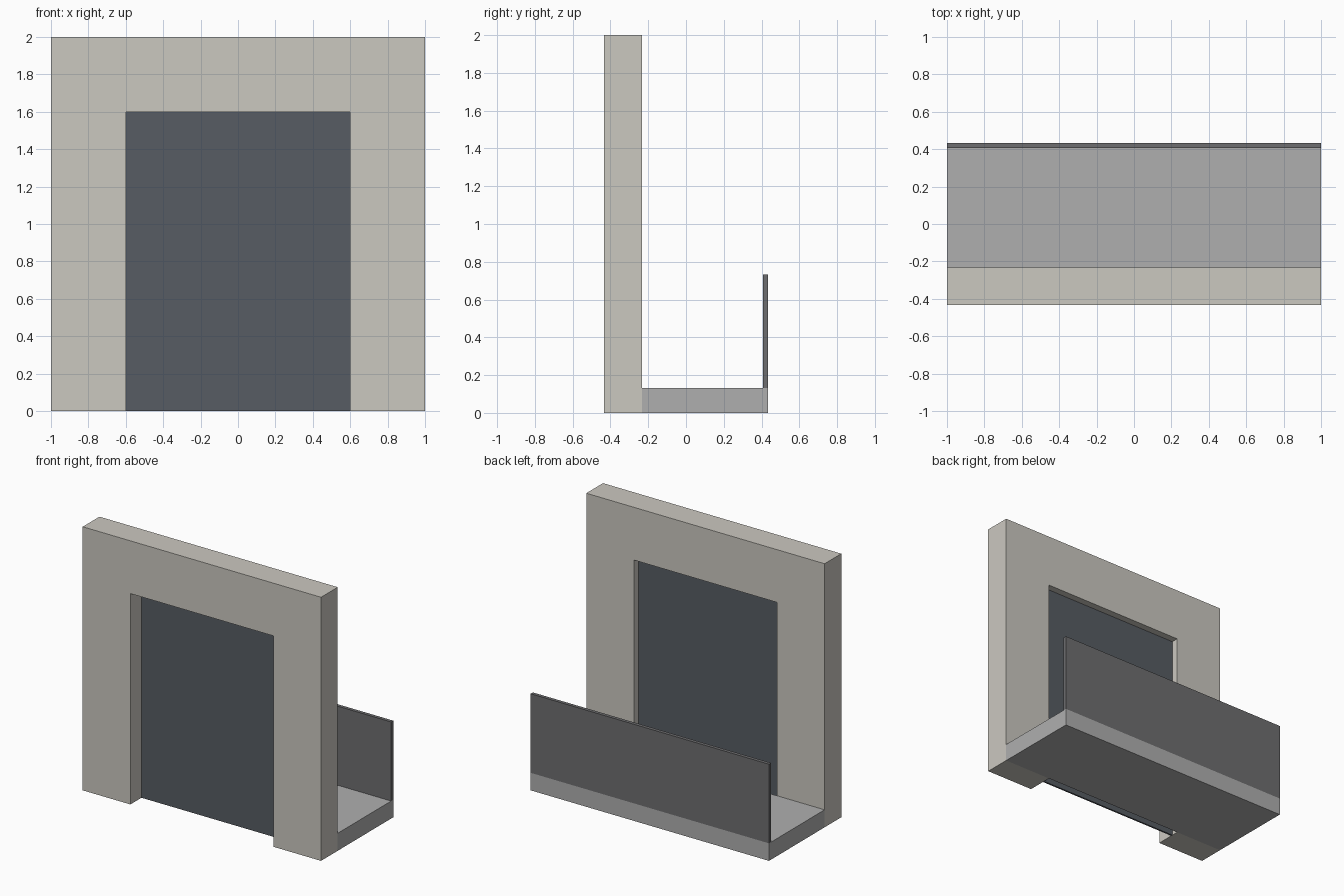
import bpy
import bmesh

if "Cube" in bpy.data.objects:
    bpy.data.objects.remove(bpy.data.objects["Cube"])


def material(name, r, g, b):
    mat = bpy.data.materials.new(name)
    mat.diffuse_color = (r, g, b, 1)
    mat.use_nodes = True
    mat.node_tree.nodes["Principled BSDF"].inputs["Base Color"].default_value = mat.diffuse_color
    return mat


def extrude_profile(name, profile, y0, y1, mat):
    """Extrude an XZ outline from y0 to y1."""
    bm = bmesh.new()
    face = bm.faces.new([bm.verts.new((x, y0, z)) for x, z in profile])
    result = bmesh.ops.extrude_face_region(bm, geom=[face])
    verts = [v for v in result["geom"] if isinstance(v, bmesh.types.BMVert)]
    bmesh.ops.translate(bm, verts=verts, vec=(0, y1 - y0, 0))
    bmesh.ops.recalc_face_normals(bm, faces=bm.faces)
    mesh = bpy.data.meshes.new(name)
    bm.to_mesh(mesh)
    bm.free()
    mesh.materials.append(mat)
    obj = bpy.data.objects.new(name, mesh)
    bpy.context.collection.objects.link(obj)
    return obj


def box(name, half_width, y0, y1, z0, z1, mat):
    w = half_width
    return extrude_profile(name, [(-w, z0), (w, z0), (w, z1), (-w, z1)], y0, y1, mat)


plaster = material("plaster", 0.60, 0.58, 0.53)
concrete = material("concrete", 0.43, 0.43, 0.43)
dark_glass = material("dark_glass", 0.095, 0.107, 0.125)
dark_metal = material("dark_metal", 0.155, 0.155, 0.16)

# Wall with a door opening that reaches the floor
half = [(0.6, 1.6), (0.6, 0), (1, 0), (1, 2)]
outline = half + [(-x, z) for x, z in reversed(half)]
extrude_profile("wall", outline, -0.433, -0.233, plaster)

# Thin door pane set back in the opening
box("door_pane", 0.6, -0.3, -0.287, 0, 1.6, dark_glass)

# Balcony floor and its solid parapet
box("balcony_slab", 1, -0.233, 0.433, 0, 0.133, concrete)
box("balcony_parapet", 1, 0.407, 0.433, 0.133, 0.733, dark_metal)
